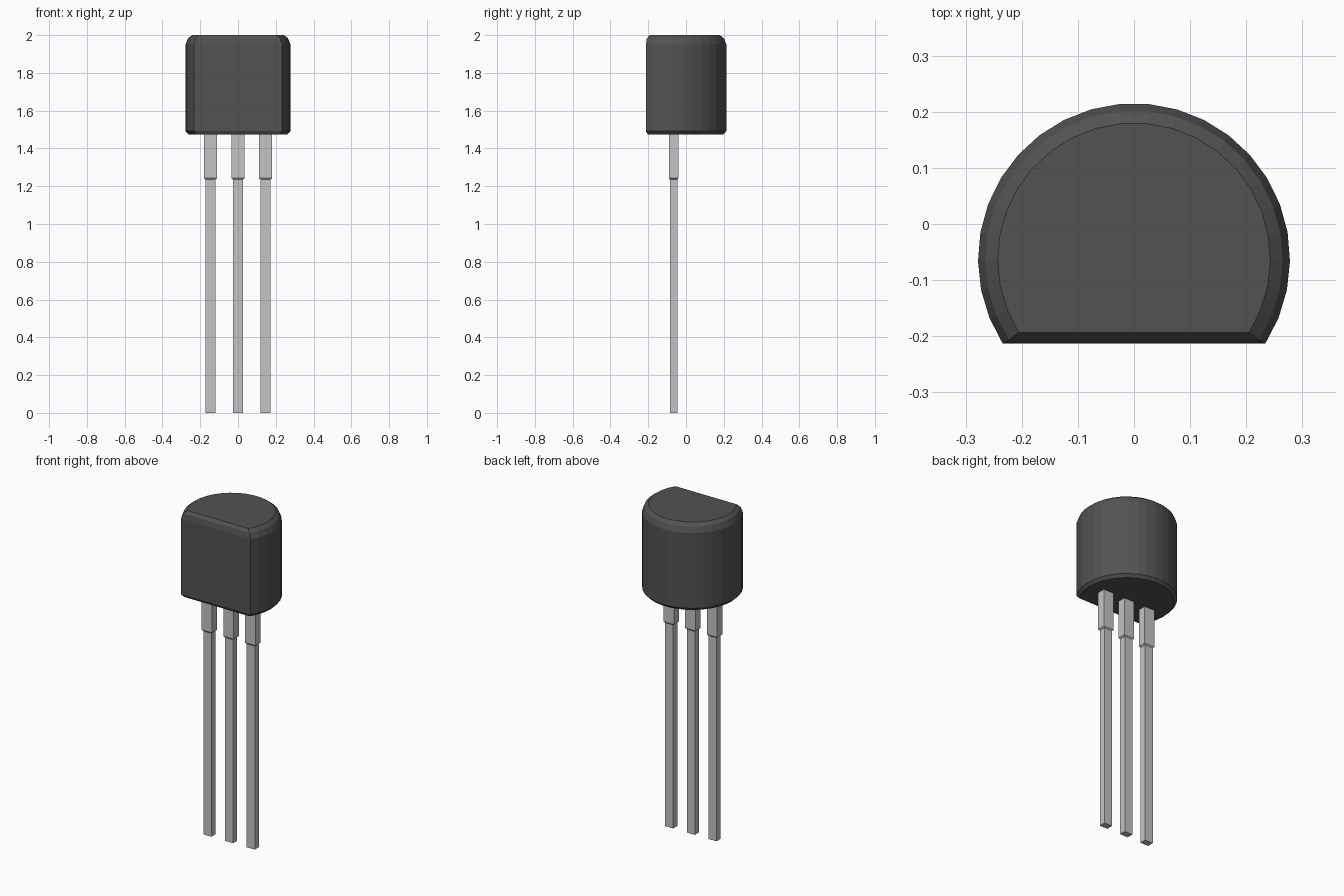
import bpy, bmesh, math

if "Cube" in bpy.data.objects:
    bpy.data.objects.remove(bpy.data.objects["Cube"])


def material(name, rgb):
    m = bpy.data.materials.new(name)
    m.diffuse_color = (*rgb, 1)
    m.use_nodes = True
    m.node_tree.nodes["Principled BSDF"].inputs["Base Color"].default_value = m.diffuse_color
    return m


def loft(name, rings, mat):
    """Skin a stack of closed rings and cap both ends."""
    bm = bmesh.new()
    loops = [[bm.verts.new(p) for p in ring] for ring in rings]
    n = len(loops[0])
    for a, b in zip(loops, loops[1:]):
        for i in range(n):
            j = (i + 1) % n
            bm.faces.new((a[i], a[j], b[j], b[i]))
    bm.faces.new(loops[0][::-1])
    bm.faces.new(loops[-1])
    bmesh.ops.recalc_face_normals(bm, faces=bm.faces)
    mesh = bpy.data.meshes.new(name)
    bm.to_mesh(mesh)
    bm.free()
    mesh.materials.append(mat)
    obj = bpy.data.objects.new(name, mesh)
    bpy.context.collection.objects.link(obj)
    return obj


CENTER_Y = -0.063
ARC_STEPS = 23


def d_ring(z, radius, front_y):
    """Round outline cut off by a flat front."""
    start = math.asin((front_y - CENTER_Y) / radius)
    sweep = math.pi - 2 * start
    angles = [start + sweep * i / ARC_STEPS for i in range(ARC_STEPS + 1)]
    return [(radius * math.cos(a), CENTER_Y + radius * math.sin(a), z) for a in angles]


def box_ring(x, y, z, half_x, half_y):
    return [(x + sx * half_x, y + sy * half_y, z)
            for sx, sy in ((-1, -1), (1, -1), (1, 1), (-1, 1))]


plastic = material("dark_plastic", (0.085, 0.085, 0.085))
metal = material("tinned_metal", (0.55, 0.55, 0.55))

# Plastic case with rounded top rim and small bottom chamfer
loft("case", [
    d_ring(1.475, 0.262, -0.203),
    d_ring(1.492, 0.278, -0.213),
    d_ring(1.95, 0.278, -0.213),
    d_ring(1.983, 0.265, -0.207),
    d_ring(2.0, 0.243, -0.193),
], plastic)

# Three leads, each with a thicker shoulder under the case
for side, x in (("left", -0.146), ("middle", 0.0), ("right", 0.146)):
    y = -0.066
    loft(side + "_lead", [
        box_ring(x, y, 0.0, 0.027, 0.02),
        box_ring(x, y, 1.236, 0.027, 0.02),
        box_ring(x, y, 1.243, 0.035, 0.025),
        box_ring(x, y, 1.48, 0.035, 0.025),
    ], metal)
